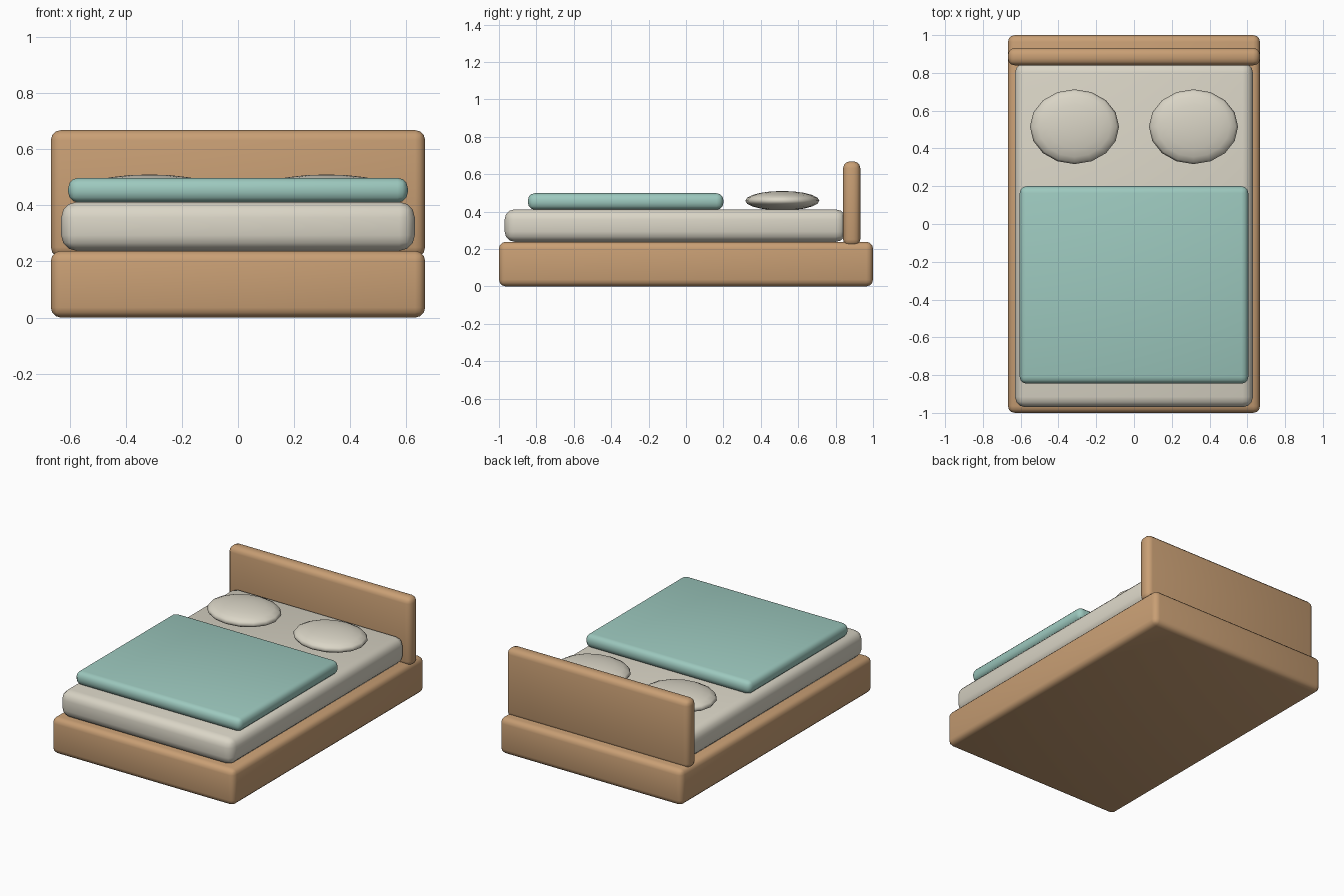
import bpy
import math

if "Cube" in bpy.data.objects:
    bpy.data.objects.remove(bpy.data.objects["Cube"])


def material(name, color):
    m = bpy.data.materials.new(name)
    m.diffuse_color = (*color, 1.0)
    m.use_nodes = True
    m.node_tree.nodes["Principled BSDF"].inputs["Base Color"].default_value = m.diffuse_color
    return m


wood = material("warm wood", (0.58, 0.345, 0.175))
cream = material("cream linen", (0.70, 0.665, 0.565))
teal = material("soft teal", (0.335, 0.58, 0.515))


def rounded_box(name, x, y, z, radius, mat):
    """Box spanning the given (min, max) ranges, with rounded edges."""
    ranges = (x, y, z)
    center = [(a + b) / 2 for a, b in ranges]
    bpy.ops.mesh.primitive_cube_add(size=1, location=center)
    ob = bpy.context.object
    ob.name = name
    ob.scale = [b - a for a, b in ranges]
    bpy.ops.object.transform_apply(location=False, rotation=False, scale=True)
    bevel = ob.modifiers.new("rounded edges", 'BEVEL')
    bevel.width = radius
    bevel.segments = 3
    bpy.ops.object.modifier_apply(modifier=bevel.name)
    bpy.ops.object.shade_smooth_by_angle(angle=math.radians(40))
    ob.data.materials.append(mat)
    return ob


# Wooden base and headboard
rounded_box("bed_base", (-0.667, 0.667), (-1, 1), (0, 0.238), 0.036, wood)
rounded_box("headboard", (-0.667, 0.667), (0.84, 0.932), (0.215, 0.668), 0.036, wood)

# Mattress and blanket
rounded_box("mattress", (-0.63, 0.63), (-0.97, 0.855), (0.238, 0.412), 0.055, cream)
rounded_box("blanket", (-0.605, 0.605), (-0.845, 0.2), (0.41, 0.498), 0.036, teal)

# Pair of flattened pillows
for side, label in ((-1, "left"), (1, "right")):
    bpy.ops.mesh.primitive_uv_sphere_add(
        segments=16, ring_count=10, radius=1, location=(side * 0.315, 0.515, 0.458))
    pillow = bpy.context.object
    pillow.name = label + "_pillow"
    pillow.scale = (0.236, 0.198, 0.052)
    bpy.ops.object.transform_apply(location=False, rotation=False, scale=True)
    bpy.ops.object.shade_smooth()
    pillow.data.materials.append(cream)
